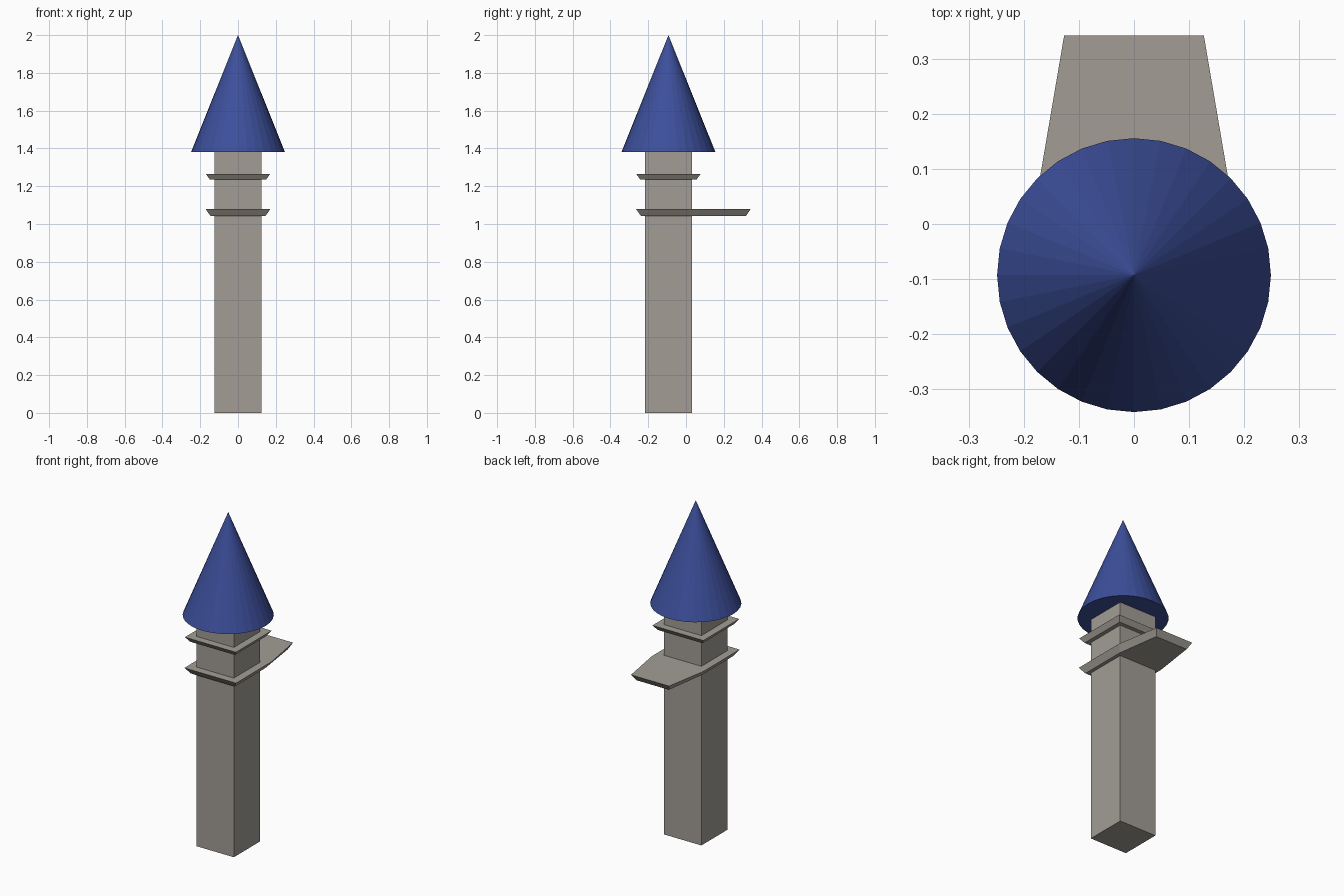
import bpy, bmesh

if "Cube" in bpy.data.objects:
    bpy.data.objects.remove(bpy.data.objects["Cube"])

CY = -0.093          # tower axis in y
HALF = 0.125         # half width of the shaft


def material(name, rgb):
    m = bpy.data.materials.new(name)
    m.diffuse_color = (*rgb, 1)
    m.use_nodes = True
    m.node_tree.nodes["Principled BSDF"].inputs["Base Color"].default_value = m.diffuse_color
    return m


def finish(bm, name, mat):
    bmesh.ops.recalc_face_normals(bm, faces=bm.faces[:])
    me = bpy.data.meshes.new(name)
    bm.to_mesh(me)
    bm.free()
    me.materials.append(mat)
    ob = bpy.data.objects.new(name, me)
    bpy.context.collection.objects.link(ob)
    return ob


def loft(name, bottom, top, z0, z1, mat):
    """Closed prism between two outlines with equal point counts."""
    bm = bmesh.new()
    lo = [bm.verts.new((x, y, z0)) for x, y in bottom]
    hi = [bm.verts.new((x, y, z1)) for x, y in top]
    n = len(lo)
    bm.faces.new(lo[::-1])
    bm.faces.new(hi)
    for i in range(n):
        j = (i + 1) % n
        bm.faces.new((lo[i], lo[j], hi[j], hi[i]))
    return finish(bm, name, mat)


def outline(h, back=None):
    """Square around the axis, with an optional tapered tongue (half width, y) at the back."""
    right = [(h, CY - h), (h, CY + h)]
    if back:
        right.append(back)
    return right + [(-x, y) for x, y in reversed(right)]


stone = material("warm grey stone", (0.36, 0.335, 0.30))
blue = material("blue roof", (0.046, 0.078, 0.33))

# Square shaft
loft("tower_shaft", outline(HALF), outline(HALF), 0, 1.38, stone)

# Flared upper collar
loft("upper_collar", outline(0.149), outline(0.17), 1.235, 1.265, stone)

# Flared lower collar with a tapered ledge running back
loft("lower_collar_ledge", outline(0.146, (0.108, 0.318)),
     outline(0.172, (0.127, 0.343)), 1.043, 1.08, stone)

# Conical roof
bm = bmesh.new()
bmesh.ops.create_cone(bm, cap_ends=True, segments=32, radius1=0.249, radius2=0, depth=0.62)
bmesh.ops.translate(bm, verts=bm.verts[:], vec=(0, CY, 1.69))
finish(bm, "cone_roof", blue)
